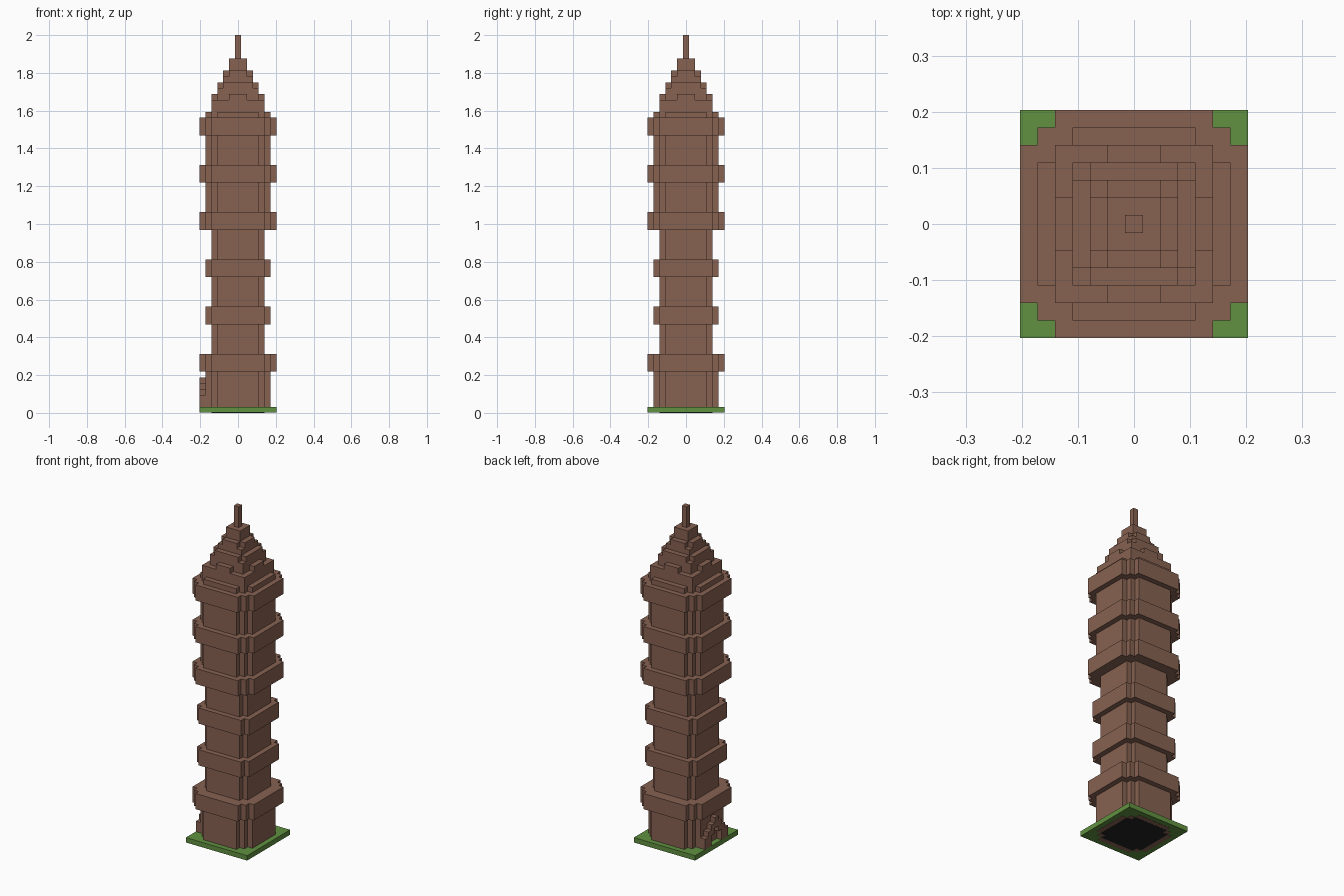
import bpy
import bmesh

if "Cube" in bpy.data.objects:
    bpy.data.objects.remove(bpy.data.objects["Cube"])

U = 2 / 64  # edge of one block


def material(name, rgb):
    m = bpy.data.materials.new(name)
    m.use_nodes = True
    m.diffuse_color = (*rgb, 1)
    bsdf = m.node_tree.nodes["Principled BSDF"]
    bsdf.inputs["Base Color"].default_value = (*rgb, 1)
    bsdf.inputs["Roughness"].default_value = 0.9
    return m


BROWN = material("brown brick", (0.243, 0.122, 0.084))
GREEN = material("grass green", (0.119, 0.283, 0.051))
DARK = material("dark grey", (0.016, 0.016, 0.016))


def prism(name, outline, z0, z1, mat):
    """Extrude a plan outline, given in blocks, from z0 to z1."""
    bm = bmesh.new()
    base = bm.faces.new([bm.verts.new((x * U, y * U, z0 * U)) for x, y in outline])
    top = bmesh.ops.extrude_face_region(bm, geom=[base])["geom"]
    verts = [v for v in top if isinstance(v, bmesh.types.BMVert)]
    bmesh.ops.translate(bm, verts=verts, vec=(0, 0, (z1 - z0) * U))
    bmesh.ops.recalc_face_normals(bm, faces=bm.faces)
    mesh = bpy.data.meshes.new(name)
    bm.to_mesh(mesh)
    bm.free()
    mesh.materials.append(mat)
    obj = bpy.data.objects.new(name, mesh)
    bpy.context.collection.objects.link(obj)
    return obj


def stepped(corners):
    """Four-fold outline whose quadrant has the given outward corners."""
    quarter = []
    for i, (x, y) in enumerate(corners):
        if i:
            quarter.append((x, corners[i - 1][1]))
        quarter.append((x, y))
    outline = []
    for _ in range(4):
        outline += quarter
        quarter = [(-y, x) for x, y in quarter]
    return outline


def square(h):
    return stepped([(h, h)])


# Plans, as half sizes in blocks
wide_shaft = stepped([(5.5, 3.5), (4.5, 4.5), (3.5, 5.5)])
slim_shaft = stepped([(4.5, 3.5), (3.5, 4.5)])
wide_ring = stepped([(6.5, 4.5), (5.5, 5.5), (4.5, 6.5)])
slim_ring = stepped([(5.5, 4.5), (4.5, 5.5)])

# Ground slab, with the shaft and its dark core showing underneath
prism("ground_slab", square(6.5), 0.06, 1, GREEN)
prism("core_floor", slim_shaft, 0, 0.5, DARK)
prism("ground_storey", wide_shaft, 0.03, 7, BROWN)

# Storeys and the projecting ring below each one
for n in range(6):
    z = 7 + 8 * n
    ring = slim_ring if n in (1, 2) else wide_ring
    shaft = slim_shaft if n < 3 else wide_shaft
    top = z + 8 if n < 5 else z + 4
    prism(f"ring_{n + 1}", ring, z, z + 3, BROWN)
    prism(f"storey_{n + 1}", shaft, z + 3, top, BROWN)

# Stepped crown: each tier has raised gables on its four sides
prism("crown_base", square(4.5), 51, 53, BROWN)
prism("crown_base_gables", stepped([(4.5, 1.5), (3.5, 3.5), (1.5, 4.5)]), 53, 54, BROWN)
for n, h in enumerate((3.5, 2.5)):
    z = 54 + 2 * n
    prism(f"crown_tier_{n + 1}", square(h), z, z + 1, BROWN)
    prism(f"crown_gables_{n + 1}", stepped([(h, h - 1), (h - 1, h)]), z + 1, z + 2, BROWN)
prism("crown_cap", square(1.5), 58, 60, BROWN)
prism("spire", square(0.5), 60, 64, BROWN)

# Stepped entrance arch on the right side
for y in range(-3, 4):
    a = abs(y)
    low = 1 if a > 1 else 4 - a
    block = [(-6.5, y - 0.5), (-5.5, y - 0.5), (-5.5, y + 0.5), (-6.5, y + 0.5)]
    prism(f"entrance_arch_{y + 4}", block, low, 6 - a, BROWN)
